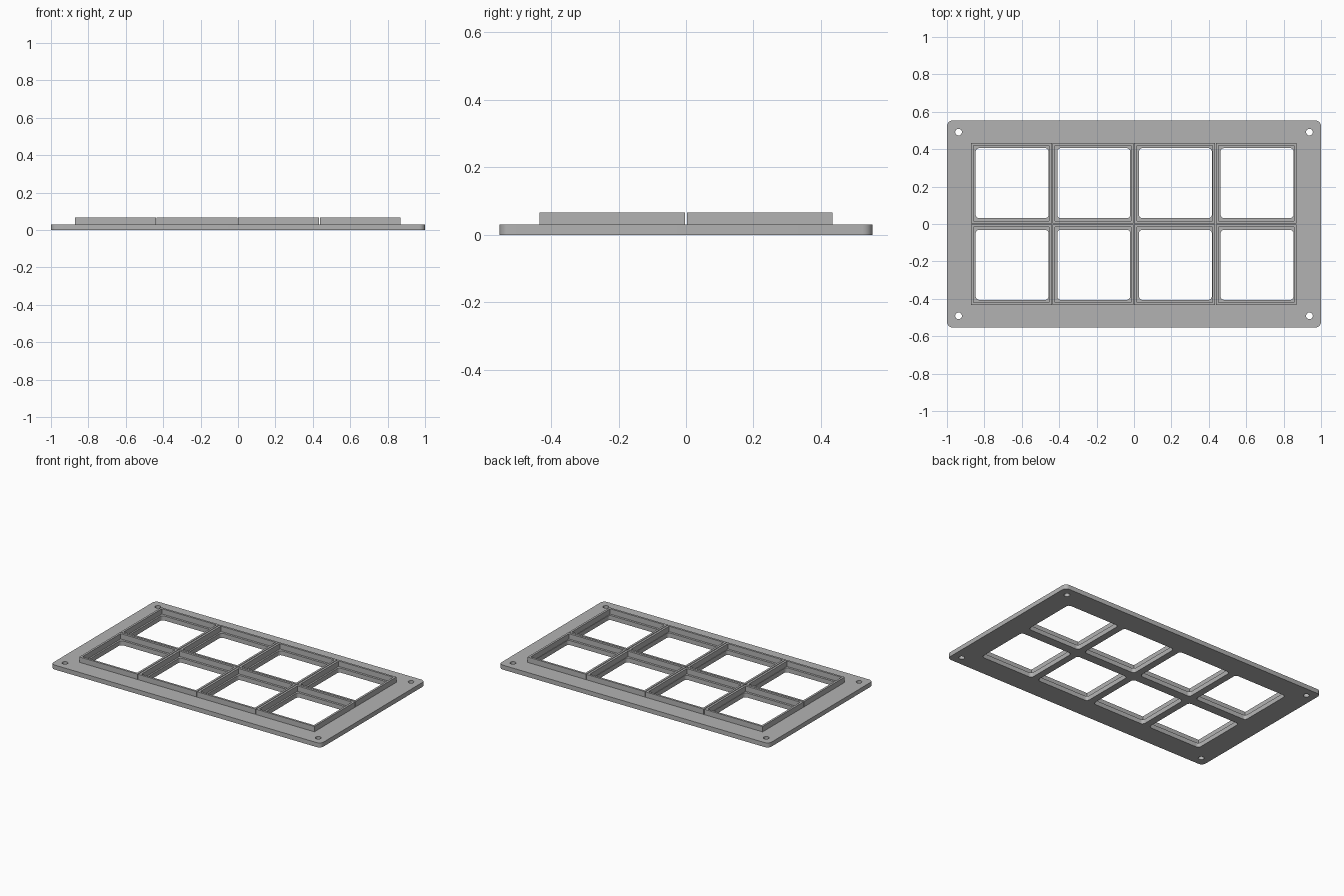
import bpy, math

old = bpy.data.objects.get("Cube")
if old:
    bpy.data.objects.remove(old, do_unlink=True)

grey = bpy.data.materials.new("plain grey")
grey.use_nodes = True
colour = (0.45, 0.45, 0.45, 1)
grey.diffuse_color = colour
grey.node_tree.nodes["Principled BSDF"].inputs["Base Color"].default_value = colour


def rounded_rect(cx, cy, w, h, r=0, steps=6):
    """Outline of a rectangle, with arcs at the corners when r is set."""
    pts = []
    for k, (sx, sy) in enumerate([(1, 1), (-1, 1), (-1, -1), (1, -1)]):
        x, y = cx + sx * (w / 2 - r), cy + sy * (h / 2 - r)
        if not r:
            pts.append((x, y))
            continue
        for i in range(steps + 1):
            a = math.pi / 2 * (k + i / steps)
            pts.append((x + r * math.cos(a), y + r * math.sin(a)))
    return pts


def circle(cx, cy, r, n=24):
    return [(cx + r * math.cos(math.tau * i / n),
             cy + r * math.sin(math.tau * i / n)) for i in range(n)]


def slab(name, outlines, z0, z1):
    """Extrude an outline with holes between two heights."""
    curve = bpy.data.curves.new(name, "CURVE")
    curve.dimensions = "2D"
    curve.fill_mode = "BOTH"
    curve.extrude = (z1 - z0) / 2
    for pts in outlines:
        spline = curve.splines.new("POLY")
        spline.points.add(len(pts) - 1)
        for p, (x, y) in zip(spline.points, pts):
            p.co = (x, y, 0, 1)
        spline.use_cyclic_u = True
    temp = bpy.data.objects.new(name + " outline", curve)
    bpy.context.collection.objects.link(temp)
    mesh = bpy.data.meshes.new_from_object(
        temp.evaluated_get(bpy.context.evaluated_depsgraph_get()))
    bpy.data.objects.remove(temp, do_unlink=True)
    mesh.name = name
    mesh.materials.clear()
    mesh.materials.append(grey)
    obj = bpy.data.objects.new(name, mesh)
    obj.location.z = (z0 + z1) / 2
    bpy.context.collection.objects.link(obj)
    bpy.ops.object.select_all(action="DESELECT")
    obj.select_set(True)
    bpy.context.view_layer.objects.active = obj
    # Weld caps to sides, then smooth only the rounded corners
    bpy.ops.object.mode_set(mode="EDIT")
    bpy.ops.mesh.select_all(action="SELECT")
    bpy.ops.mesh.remove_doubles(threshold=0.0001)
    bpy.ops.mesh.normals_make_consistent(inside=False)
    bpy.ops.object.mode_set(mode="OBJECT")
    bpy.ops.object.shade_smooth_by_angle(angle=math.radians(30))
    return obj


PITCH, FRAME, WALL = 0.4365, 0.432, 0.014
BASE_TOP, FRAME_TOP = 0.03, 0.066
cells = [((c - 1.5) * PITCH, (r - 0.5) * PITCH) for r in range(2) for c in range(4)]

# Base plate with eight windows and four screw holes
outlines = [rounded_rect(0, 0, 2, 1.106, 0.03)]
outlines += [rounded_rect(x + 0.003, y, 0.39, 0.375, 0.02) for x, y in cells]
outlines += [circle(sx * 0.938, sy * 0.491, 0.018) for sx in (-1, 1) for sy in (-1, 1)]
slab("base_plate", outlines, 0, BASE_TOP)

# Raised square frame around each window
for i, (x, y) in enumerate(cells):
    inner = FRAME - 2 * WALL
    slab(f"window_frame_{i + 1}",
         [rounded_rect(x - 0.001, y, FRAME, FRAME), rounded_rect(x - 0.001, y, inner, inner)],
         BASE_TOP, FRAME_TOP)
